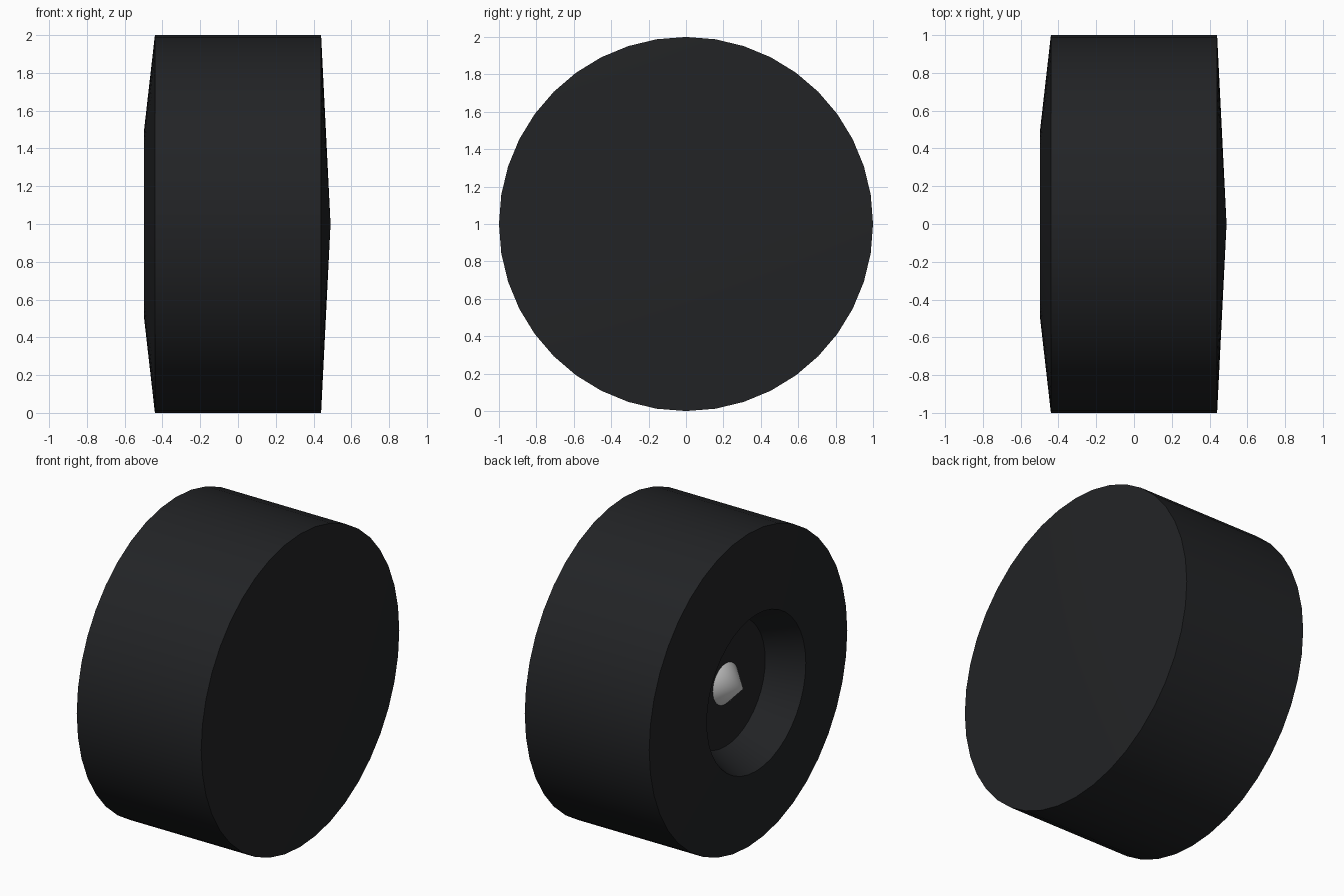
import bpy, bmesh, math

if "Cube" in bpy.data.objects:
    bpy.data.objects.remove(bpy.data.objects["Cube"])

CENTRE_Z = 1.0


def lathe(name, profile, sides, color=None):
    """Turn an (x, radius) profile around the horizontal x axle."""
    bm = bmesh.new()
    rings = []
    for x, r in profile:
        count = sides if r > 0 else 1
        rings.append([bm.verts.new((x, r * math.sin(2 * math.pi * i / sides),
                                    r * math.cos(2 * math.pi * i / sides)))
                      for i in range(count)])
    for a, b in zip(rings, rings[1:]):
        for i in range(sides):
            j = (i + 1) % sides
            corners = [a[i % len(a)], a[j % len(a)], b[j % len(b)], b[i % len(b)]]
            bm.faces.new(list(dict.fromkeys(corners)))
    bmesh.ops.recalc_face_normals(bm, faces=bm.faces)
    mesh = bpy.data.meshes.new(name)
    bm.to_mesh(mesh)
    bm.free()
    obj = bpy.data.objects.new(name, mesh)
    obj.location.z = CENTRE_Z
    bpy.context.collection.objects.link(obj)
    if color:
        mat = bpy.data.materials.new(name + "_rubber")
        mat.diffuse_color = color
        mat.use_nodes = True
        mat.node_tree.nodes["Principled BSDF"].inputs["Base Color"].default_value = mat.diffuse_color
        mesh.materials.append(mat)
    bpy.ops.object.select_all(action='DESELECT')
    obj.select_set(True)
    bpy.context.view_layer.objects.active = obj
    bpy.ops.object.shade_smooth_by_angle(angle=math.radians(30))
    return obj


# Tyre: shallow cone on the inner side, tapered sidewall and recess on the outer side
lathe("tyre", [(0.49, 0), (0.44, 1.0), (-0.44, 1.0), (-0.497, 0.5),
               (-0.28, 0.4), (-0.28, 0)], 40, (0.016, 0.017, 0.019, 1))

# Grey axle tip sitting in the recess
lathe("axle_tip", [(-0.27, 0), (-0.27, 0.13), (-0.28, 0.13), (-0.405, 0)], 32)
